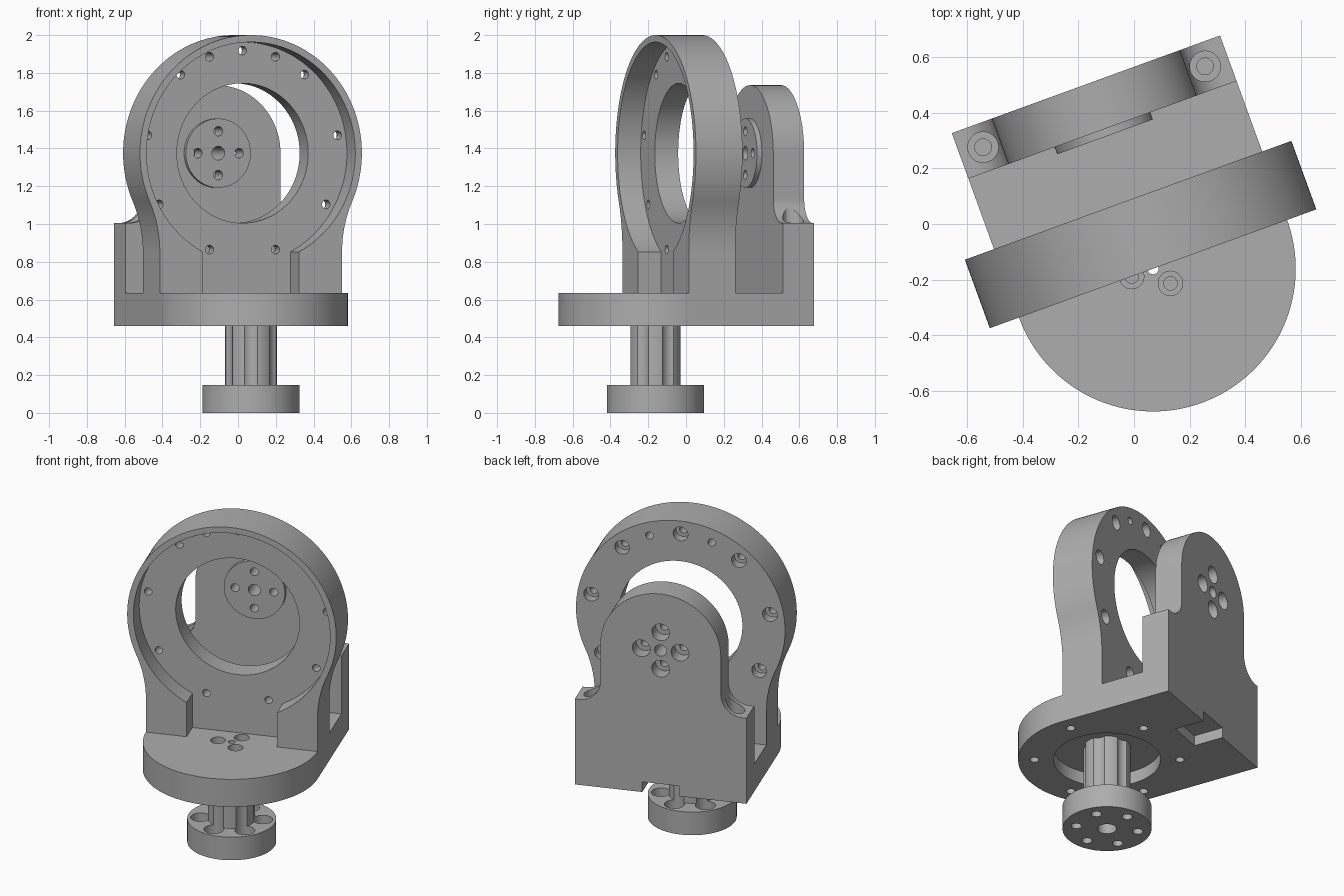
import bpy, bmesh, math
from math import cos, sin, radians, pi
from mathutils import Matrix, Vector

cube = bpy.data.objects.get("Cube")
if cube:
    bpy.data.objects.remove(cube)

grey = bpy.data.materials.new("machined grey")
grey.use_nodes = True
COLOUR = (0.42, 0.42, 0.42, 1)
grey.diffuse_color = COLOUR
grey.node_tree.nodes["Principled BSDF"].inputs["Base Color"].default_value = COLOUR

HALF = 0.5133           # half width of the base
AXIS = 1.375            # height of the horizontal axis
BOTTOM, TOP = 0.46, 0.635
UP, BACK = Vector((0, 0, 1)), Vector((0, 1, 0))


def arc(cx, cy, r, a0, a1, n=24):
    """Points along an arc, angles in degrees."""
    angles = [radians(a0 + (a1 - a0) * i / n) for i in range(n + 1)]
    return [(cx + r * cos(a), cy + r * sin(a)) for a in angles]


def mirrored(half):
    """Close a right-hand half outline with its mirror image."""
    return half + [(-x, y) for x, y in reversed(half) if abs(x) > 1e-5]


def make(name, bm):
    bmesh.ops.remove_doubles(bm, verts=bm.verts, dist=1e-6)
    bmesh.ops.recalc_face_normals(bm, faces=bm.faces)
    mesh = bpy.data.meshes.new(name)
    bm.to_mesh(mesh)
    bm.free()
    mesh.materials.append(grey)
    obj = bpy.data.objects.new(name, mesh)
    bpy.context.collection.objects.link(obj)
    return obj


def prism(name, outline, start, end, upright=True):
    """Extrude an outline along z, or along y when it is not upright."""
    bm = bmesh.new()
    place = (lambda x, y, d: (x, y, d)) if upright else (lambda x, y, d: (x, d, y))
    a = [bm.verts.new(place(x, y, start)) for x, y in outline]
    b = [bm.verts.new(place(x, y, end)) for x, y in outline]
    bm.faces.new(a)
    bm.faces.new(b)
    for i in range(len(a)):
        j = (i + 1) % len(a)
        bm.faces.new((a[i], a[j], b[j], b[i]))
    return make(name, bm)


def turned(name, places, axis, profile, n=48):
    """Stepped round solids, one at each place; profile is (distance, radius)."""
    bm = bmesh.new()
    side = Vector((1, 0, 0))
    other = axis.cross(side)
    for place in places:
        rings = []
        for d, r in profile:
            rings.append([bm.verts.new(Vector(place) + axis * d
                          + side * r * cos(2 * pi * i / n) + other * r * sin(2 * pi * i / n))
                          for i in range(n)])
        bm.faces.new(rings[0])
        bm.faces.new(rings[-1])
        for p, q in zip(rings, rings[1:]):
            for i in range(n):
                j = (i + 1) % n
                bm.faces.new((p[i], p[j], q[j], q[i]))
    return make(name, bm)


def combine(obj, operation, tools):
    """Apply booleans and discard the tools."""
    for tool in tools:
        tool.hide_render = True
        mod = obj.modifiers.new("boolean", "BOOLEAN")
        mod.operation, mod.solver, mod.object = operation, "EXACT", tool
    graph = bpy.context.evaluated_depsgraph_get()
    graph.update()
    mesh = bpy.data.meshes.new_from_object(obj.evaluated_get(graph))
    obj.modifiers.clear()
    obj.data = mesh
    for tool in tools:
        bpy.data.objects.remove(tool)


def circle_places(r, angles, upright=True):
    pts = [(r * cos(radians(a)), r * sin(radians(a))) for a in angles]
    return [(x, y, 0) if upright else (x, 0, AXIS + y) for x, y in pts]


# Base: half disc running into a rectangle, with a round pocket and a notch below
DEEP = 0.706
base = prism("bracket", arc(0, 0, HALF, 180, 360, 96) + [(HALF, DEEP), (-HALF, DEEP)], BOTTOM, TOP)
combine(base, "DIFFERENCE", [
    turned("pocket", [(0, 0, 0)], UP, [(0.3, 0.309), (0.54, 0.309)], 96),
    turned("base_screw_holes", circle_places(0.42, range(0, 360, 60)), UP, [(0.4, 0.026), (0.55, 0.026)]),
    prism("rear_notch", [(-0.11, 0.52), (0.11, 0.52), (0.11, 0.8), (-0.11, 0.8)], 0.4, 0.525),
])

# Front ring: round head flowing into straight legs
FILLET, FOOT, RING = 0.665, 0.85, 0.625
lean = math.degrees(math.atan2(AXIS - FOOT, HALF + FILLET))
ring = prism("front_ring", mirrored(
    [(HALF, 0.55)] + arc(HALF + FILLET, FOOT, FILLET, 180, 180 - lean)
    + arc(0, AXIS, RING, -lean, 90, 60)[1:]), 0, 0.262, False)
SLOT, SEAT = 0.27, 0.588
open_angle = -math.degrees(math.acos(SLOT / SEAT))
combine(ring, "DIFFERENCE", [
    prism("bearing_seat", mirrored([(SLOT, TOP)] + arc(0, AXIS, SEAT, open_angle, 90, 72)),
          -0.1, 0.13, False),
    turned("ring_bore", [(0, 0, AXIS)], BACK, [(-0.1, 0.37), (0.4, 0.37)], 96),
    turned("ring_screws", circle_places(0.543, range(10, 370, 40), False), BACK,
           [(0.1, 0.023), (0.2, 0.023), (0.2, 0.044), (0.3, 0.044)]),
    turned("ring_pins", circle_places(0.543, (70, 110), False), BACK, [(0.1, 0.023), (0.3, 0.023)]),
])

# Rear support: shouldered plate with a round head and a thin boss
SHOULDER, HEAD, CURVE = 1.005, 0.36, 0.13
rear = prism("rear_support", mirrored(
    [(HALF, 0.55), (HALF, SHOULDER)] + arc(HEAD + CURVE, SHOULDER + CURVE, CURVE, 270, 180)
    + arc(0, AXIS, HEAD, 0, 90, 48)), 0.532, DEEP, False)
combine(rear, "UNION", [
    turned("boss", [(0, 0, AXIS)], BACK, [(0.505, 0.183), (0.6, 0.183)], 72)])
combine(rear, "DIFFERENCE", [
    turned("pivot_hole", [(0, 0, AXIS)], BACK, [(0.4, 0.036), (0.8, 0.036)]),
    turned("pivot_screws", circle_places(0.116, range(0, 360, 90), False), BACK,
           [(0.4, 0.025), (0.62, 0.025), (0.62, 0.053), (0.8, 0.053)]),
    turned("shoulder_screws", [(-0.425, 0.62, 0), (0.425, 0.62, 0)], UP,
           [(0.65, 0.03), (0.95, 0.03), (0.95, 0.055), (1.3, 0.055)]),
])

# Output shaft: flange and column, fluted by six screw channels
shaft = turned("output_shaft", [(0, 0, 0)], UP,
               [(0, 0.257), (0.147, 0.257), (0.147, 0.1375), (0.57, 0.1375)], 96)
combine(shaft, "DIFFERENCE", [
    turned("flange_screws", circle_places(0.18, range(10, 370, 60)), UP,
           [(-0.1, 0.03), (0.06, 0.03), (0.06, 0.058), (0.7, 0.058)])])

# Join everything, then drill the centre bore and the three top screws
combine(base, "UNION", [ring, rear, shaft])
combine(base, "DIFFERENCE", [
    turned("centre_bore", [(0, 0, 0)], UP, [(-0.1, 0.055), (0.5, 0.055), (0.5, 0.02), (0.8, 0.02)]),
    turned("top_screws", circle_places(0.082, (60, 180, 300)), UP,
           [(0.53, 0.024), (0.59, 0.024), (0.59, 0.044), (0.8, 0.044)]),
])

# Turn into place and smooth the round faces
base.data.transform(Matrix.Translation((0.0685, -0.161, 0)) @ Matrix.Rotation(radians(20), 4, "Z"))
bpy.ops.object.select_all(action="DESELECT")
base.select_set(True)
bpy.context.view_layer.objects.active = base
bpy.ops.object.shade_smooth_by_angle(angle=radians(30))
